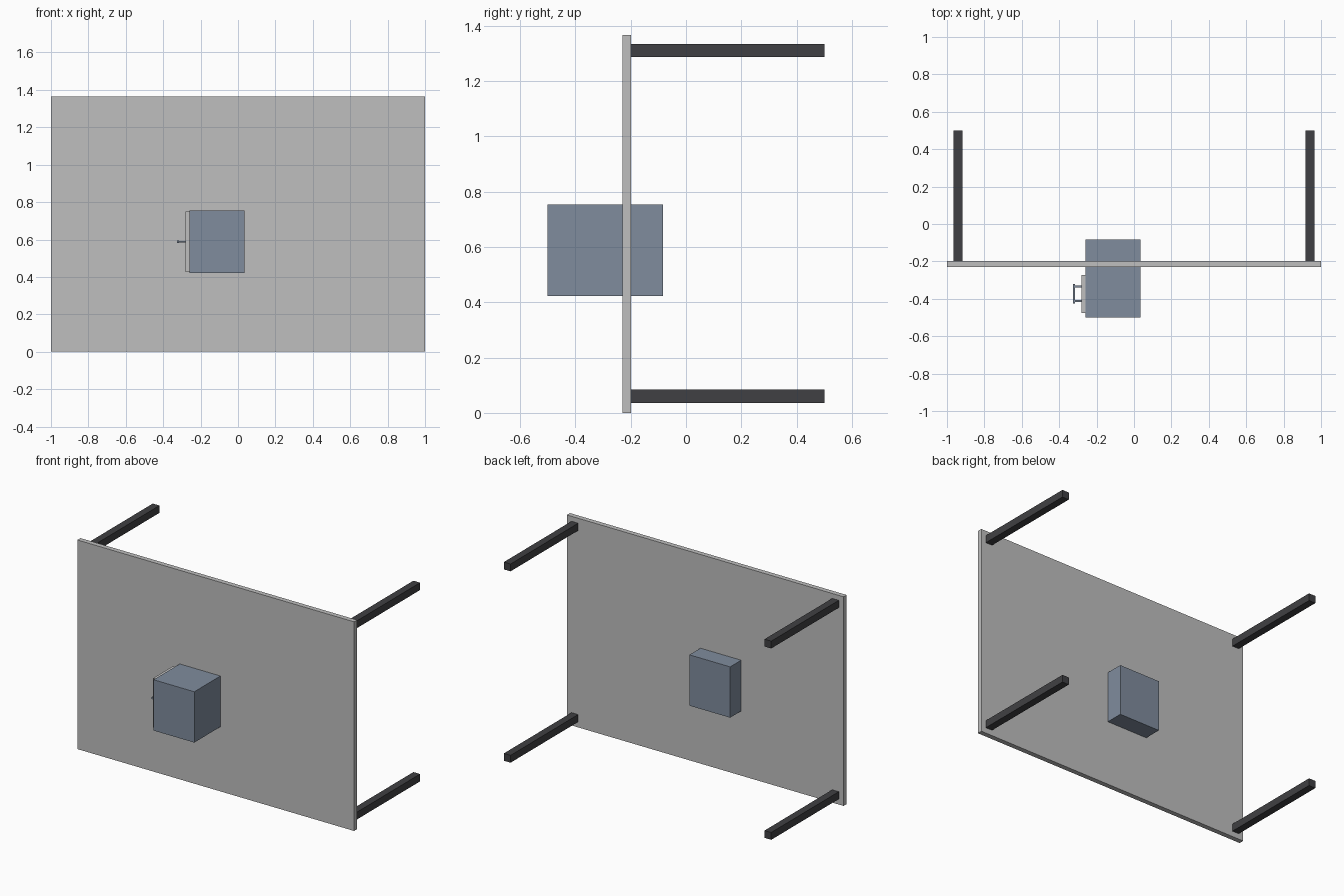
import bpy
from mathutils import Vector

cube = bpy.data.objects.get("Cube")
if cube:
    bpy.data.objects.remove(cube, do_unlink=True)


def material(name, r, g, b):
    mat = bpy.data.materials.new(name)
    mat.use_nodes = True
    mat.diffuse_color = (r, g, b, 1)
    mat.node_tree.nodes["Principled BSDF"].inputs["Base Color"].default_value = (r, g, b, 1)
    return mat


def box(name, low, high, mat):
    """Box spanning two opposite corners."""
    low, high = Vector(low), Vector(high)
    bpy.ops.mesh.primitive_cube_add(size=1, location=(low + high) / 2)
    obj = bpy.context.object
    obj.name = name
    obj.scale = high - low
    bpy.ops.object.transform_apply(location=False, rotation=False, scale=True)
    obj.data.materials.append(mat)
    return obj


grey = material("light grey", 0.52, 0.52, 0.52)
slate = material("slate blue", 0.214, 0.262, 0.337)
charcoal = material("charcoal", 0.051, 0.051, 0.056)

# Upright panel, a table top turned on its side
HEIGHT = 1.366
box("table_top", (-1, -0.23, 0), (1, -0.198, HEIGHT), grey)

# Four legs pointing back, one near each corner
LEG = 0.048
for side, x in (("right", -0.942), ("left", 0.942)):
    for level, z in (("lower", 0.06), ("upper", HEIGHT - 0.056)):
        box(f"{level}_{side}_leg", (x - LEG / 2, -0.198, z - LEG / 2),
            (x + LEG / 2, 0.5, z + LEG / 2), charcoal)

# Cabinet passing through the panel
box("cabinet", (-0.26, -0.5, 0.422), (0.034, -0.084, 0.754), slate)

# Drawer front on the cabinet's right side
box("drawer_front", (-0.281, -0.475, 0.427), (-0.26, -0.272, 0.749), grey)

# Bar handle with two posts
box("handle_grip", (-0.327, -0.425, 0.582), (-0.315, -0.321, 0.594), slate)
for name, y in (("front", -0.411), ("back", -0.335)):
    box(f"{name}_handle_post", (-0.316, y - 0.005, 0.583),
        (-0.28, y + 0.005, 0.593), slate)
